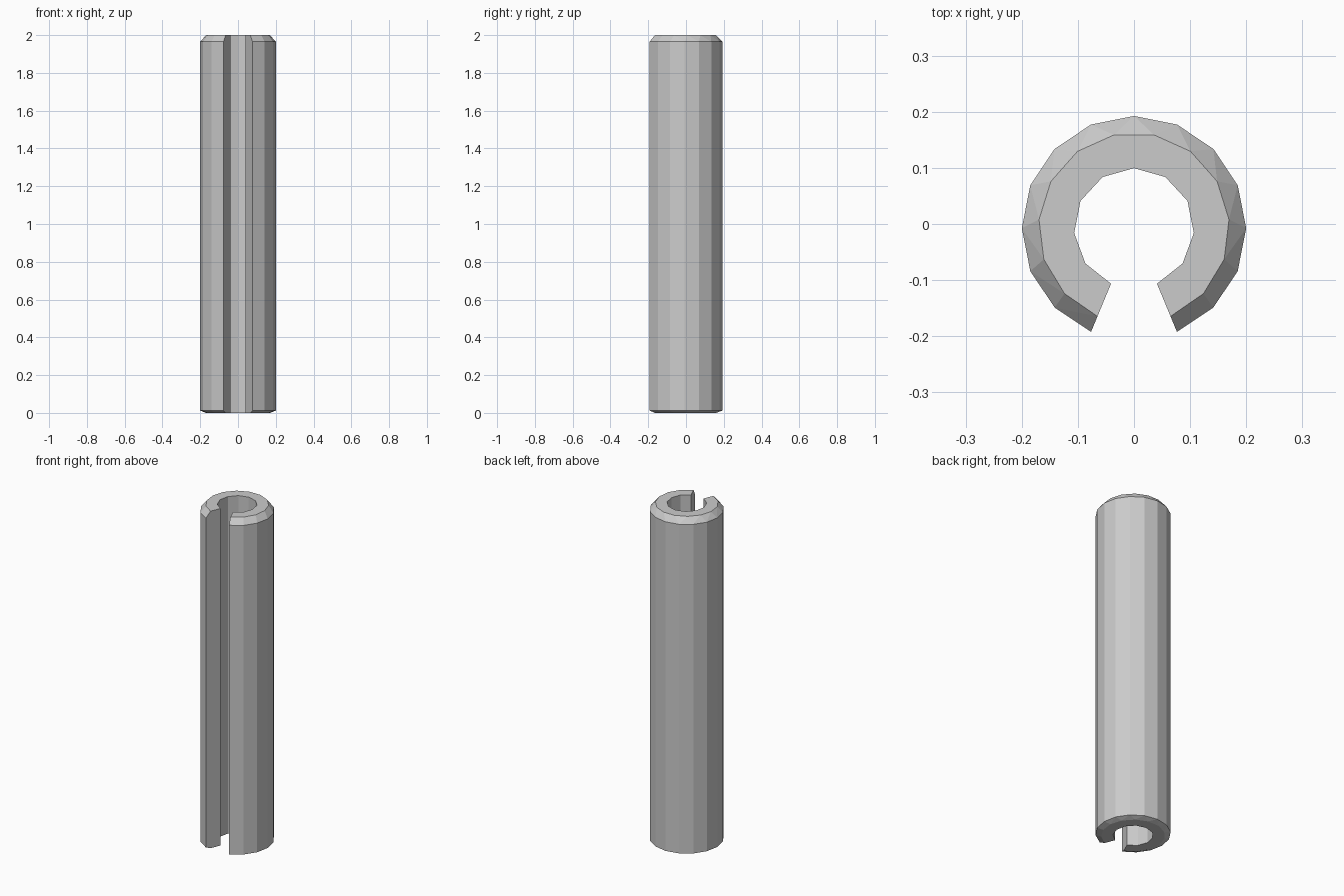
import bpy, bmesh, math

if "Cube" in bpy.data.objects:
    bpy.data.objects.remove(bpy.data.objects["Cube"])

CY = -0.0075          # arc centre, so the split ring is centred on y = 0
START, SWEEP = -67.5, 315.0

bm = bmesh.new()


def arc(radius, segments, z):
    """Open arc of vertices, leaving the slot at the front."""
    pts = []
    for i in range(segments + 1):
        a = math.radians(START + SWEEP * i / segments)
        pts.append(bm.verts.new((radius * math.cos(a), CY + radius * math.sin(a), z)))
    return pts


def bridge(a, b):
    """Join two arcs, which may have different segment counts."""
    na, nb = len(a) - 1, len(b) - 1
    if na == nb:
        for i in range(na):
            bm.faces.new((a[i], a[i + 1], b[i + 1], b[i]))
        return
    i = j = 0
    while i < na or j < nb:
        if j == nb or (i < na and (i + 0.5) / na <= (j + 0.5) / nb):
            bm.faces.new((a[i], a[i + 1], b[j]))
            i += 1
        else:
            bm.faces.new((a[i], b[j + 1], b[j]))
            j += 1


# Arcs around the section: bore, bottom rim, outer wall, top rim, bore
loops = [arc(0.107, 10, 0.0), arc(0.17, 13, 0.0),
         arc(0.2, 14, 0.012), arc(0.2, 14, 1.965),
         arc(0.17, 13, 2.0), arc(0.107, 10, 2.0)]
for k in range(len(loops)):
    bridge(loops[k], loops[(k + 1) % len(loops)])

# Slot side walls
for end in (0, -1):
    bm.faces.new([l[end] for l in loops])

bmesh.ops.recalc_face_normals(bm, faces=bm.faces)
mesh = bpy.data.meshes.new("split_pin")
bm.to_mesh(mesh)
bm.free()
bpy.context.collection.objects.link(bpy.data.objects.new("split_pin", mesh))
